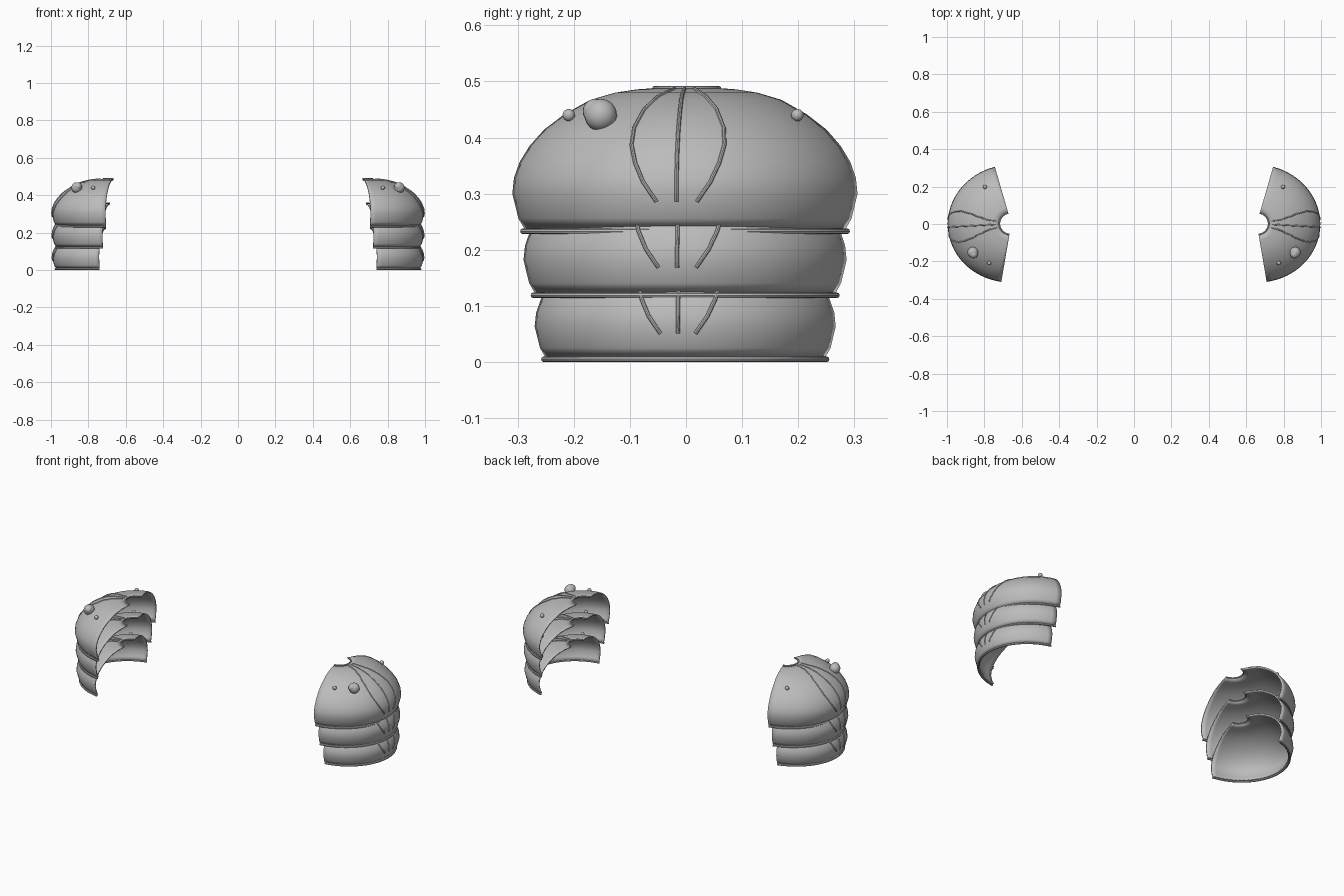
import bpy, bmesh, math
from mathutils import Vector

if "Cube" in bpy.data.objects:
    bpy.data.objects.remove(bpy.data.objects["Cube"])

steel = bpy.data.materials.new("grey_steel")
steel.diffuse_color = (0.5, 0.5, 0.5, 1)
steel.use_nodes = True
steel.node_tree.nodes["Principled BSDF"].inputs["Base Color"].default_value = steel.diffuse_color

# Dome cross-section as (radius, height above the lower edge)
PROFILE = [(0.293, 0.004), (0.304, 0.023), (0.315, 0.067), (0.312, 0.095),
           (0.302, 0.123), (0.284, 0.152), (0.258, 0.181), (0.222, 0.208),
           (0.175, 0.234), (0.13, 0.247), (0.09, 0.253), (0.06, 0.255)]
STRETCH = 1.08                 # domes are wider along x
CUT = math.radians(78)         # half angle of the dome sector
TURN = math.radians(-3.2)      # slight turn about z
# name, scale, centre x, lower edge z
PLATES = [("upper", 1.0, 0.656, 0.233),
          ("middle", 0.936, 0.676, 0.119),
          ("lower", 0.872, 0.697, 0.005)]


def place(p, plate):
    """Local dome coordinates to the position of one plate."""
    _, s, cx, z0 = plate
    x, y, z = p
    c, n = math.cos(TURN), math.sin(TURN)
    return Vector((cx + s * (x * c - y * n), 0.002 + s * (x * n + y * c), z0 + s * z))


def radius_at(h):
    for (r0, h0), (r1, h1) in zip(PROFILE, PROFILE[1:]):
        if h <= h1:
            return r0 + (r1 - r0) * (h - h0) / (h1 - h0)
    return PROFILE[-1][0]


def ring_point(r, a, h):
    return (r * STRETCH * math.cos(a), r * math.sin(a), h)


def finish(ob, thickness=0):
    bpy.ops.object.select_all(action='DESELECT')
    ob.select_set(True)
    bpy.context.view_layer.objects.active = ob
    if thickness:
        m = ob.modifiers.new("thickness", 'SOLIDIFY')
        m.thickness, m.offset = thickness, -1
    bpy.ops.object.shade_smooth_by_angle(angle=math.radians(35))
    m = ob.modifiers.new("mirror", 'MIRROR')
    m.use_mirror_merge = False
    ob.data.materials.append(steel)


def mesh_object(name, bm):
    me = bpy.data.meshes.new(name)
    bm.to_mesh(me)
    bm.free()
    ob = bpy.data.objects.new(name, me)
    bpy.context.collection.objects.link(ob)
    return ob


def dome(name, plate, segs=32):
    bm = bmesh.new()
    rows = []
    for r, h in PROFILE:
        rows.append([bm.verts.new(place(ring_point(r, -CUT + 2 * CUT * i / segs, h), plate))
                     for i in range(segs + 1)])
    for a, b in zip(rows, rows[1:]):
        for i in range(segs):
            bm.faces.new((a[i], a[i + 1], b[i + 1], b[i]))
    finish(mesh_object(name, bm), 0.008)


def tube(name, points, plate, r):
    cu = bpy.data.curves.new(name, 'CURVE')
    cu.dimensions = '3D'
    cu.bevel_depth, cu.bevel_resolution, cu.use_fill_caps = r, 2, True
    sp = cu.splines.new('POLY')
    sp.points.add(len(points) - 1)
    for q, p in zip(sp.points, points):
        q.co = (*place(p, plate), 1)
    ob = bpy.data.objects.new(name, cu)
    bpy.context.collection.objects.link(ob)
    bpy.ops.object.select_all(action='DESELECT')
    ob.select_set(True)
    bpy.context.view_layer.objects.active = ob
    bpy.ops.object.convert(target='MESH')
    finish(bpy.context.view_layer.objects.active)


def ball(name, centre, r):
    bm = bmesh.new()
    bmesh.ops.create_uvsphere(bm, u_segments=20, v_segments=12, radius=r)
    bmesh.ops.translate(bm, verts=bm.verts, vec=centre)
    finish(mesh_object(name, bm))


def arc(r, h, n=32):
    return [ring_point(r, -CUT + 2 * CUT * i / n, h) for i in range(n + 1)]


def rib(side, n=24):
    """Raised rib bowing sideways while it runs down the dome."""
    keys = [(0.254, 0.018), (0.24, 0.043), (0.217, 0.065), (0.185, 0.08),
            (0.155, 0.083), (0.122, 0.075), (0.088, 0.06), (0.053, 0.036)]
    pts = []
    for (h0, y0), (h1, y1) in zip(keys, keys[1:]):
        for k in range(4):
            t = k / 4
            pts.append((h0 + (h1 - h0) * t, y0 + (y1 - y0) * t))
    pts.append(keys[-1])
    out = []
    for h, y in pts:
        r = radius_at(h)
        y *= side
        out.append((STRETCH * math.sqrt(r * r - y * y), y, h))
    return out


for plate in PLATES:
    tag, s = plate[0], plate[1]
    dome(tag + "_plate", plate)
    # rolled lips along the lower edge and around the neck opening
    tube(tag + "_lower_lip", arc(0.296, 0), plate, 0.005)
    tube(tag + "_neck_lip", arc(0.059, 0.255), plate, 0.004)
    # three decorative ribs
    for side, word in ((-1, "front"), (0, "centre"), (1, "back")):
        tube(f"{tag}_{word}_rib", rib(side), plate, 0.0036)
    # small rivets near the cut edges
    for side, word in ((-1, "front"), (1, "back")):
        ball(f"{tag}_{word}_rivet", place((0.13, 0.204 * side, 0.207), plate), 0.011 * s)

# double knob on the upper plate
ball("knob_large", (0.862, -0.152, 0.44), 0.029)
ball("knob_small", (0.858, -0.162, 0.447), 0.022)
